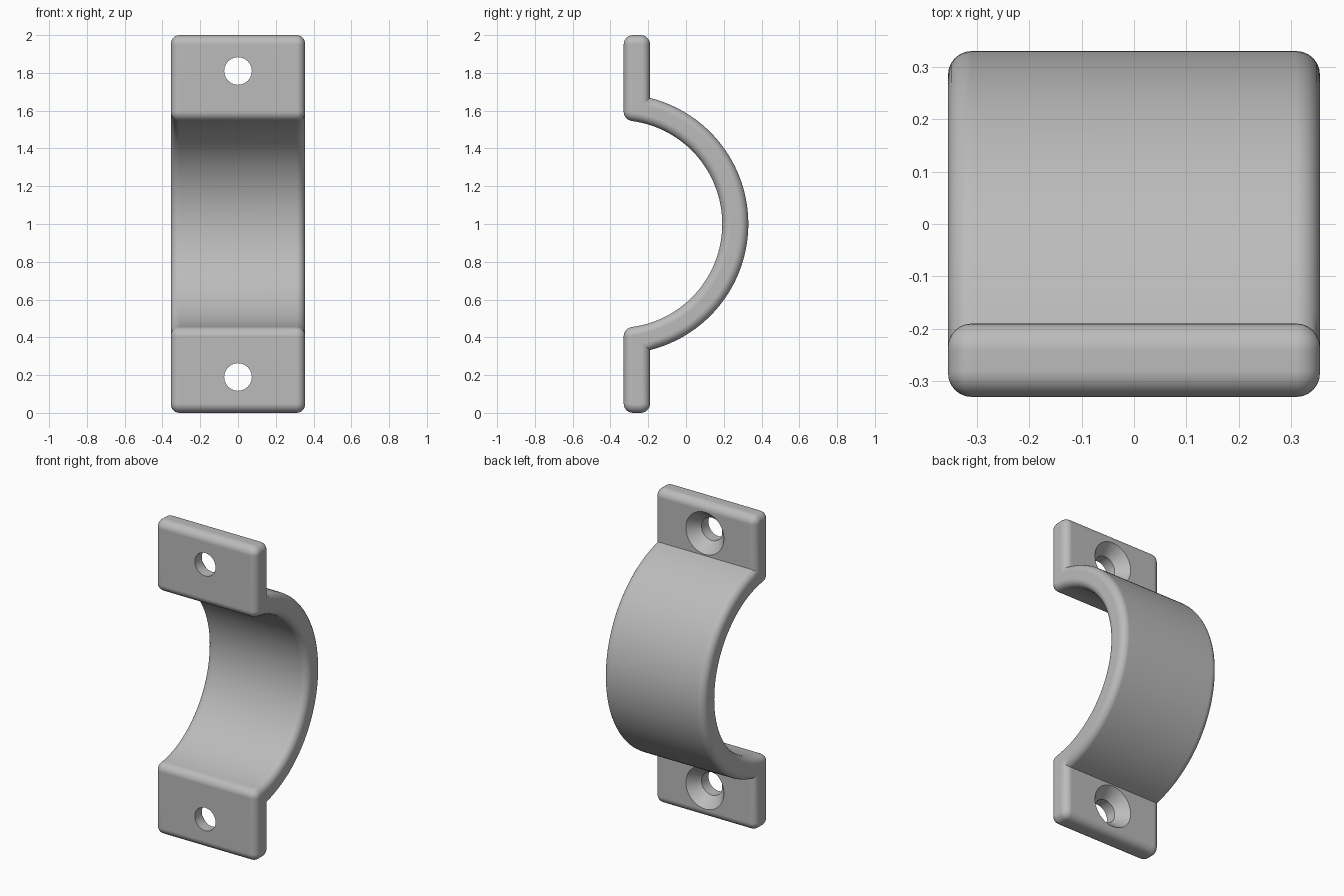
import bpy, bmesh
from math import radians, cos, sin, sqrt, acos, degrees, atan2
from mathutils import Matrix

cube = bpy.data.objects.get("Cube")
if cube:
    bpy.data.objects.remove(cube, do_unlink=True)

HALF_WIDTH = 0.355
FRONT, BACK = -0.33, -0.19           # faces of the mounting tabs
RING_Y, R_IN, R_OUT = -0.358, 0.55, 0.688
ROUND, FILLET = 0.05, 0.045
HOLE_OFFSET, HOLE_R, SINK_R, SINK_DEPTH = 0.81, 0.073, 0.134, 0.07

grey = bpy.data.materials.new("light_grey")
grey.use_nodes = True
grey.diffuse_color = (0.5, 0.5, 0.5, 1)
grey.node_tree.nodes["Principled BSDF"].inputs["Base Color"].default_value = grey.diffuse_color


def arc(cy, cz, r, start, end, steps):
    """Points (y, z) on an arc, angles in degrees."""
    angles = [radians(start + (end - start) * i / steps) for i in range(steps + 1)]
    return [(cy + r * cos(a), cz + r * sin(a)) for a in angles]


# Upper half of the side profile, from the inner to the outer arc
corner_y = FRONT + ROUND
corner_z = sqrt((R_IN + ROUND) ** 2 - (corner_y - RING_Y) ** 2)
inner_end = degrees(atan2(corner_z, corner_y - RING_Y))
outer_end = degrees(acos((BACK - RING_Y) / R_OUT))
top = 1 - ROUND
upper = (arc(RING_Y, 0, R_IN, 0, inner_end, 32)
         + arc(corner_y, corner_z, ROUND, inner_end + 180, 180, 7)[1:]
         + arc(corner_y, top, ROUND, 180, 90, 7)
         + arc(BACK - ROUND, top, ROUND, 90, 0, 7)
         + arc(RING_Y, 0, R_OUT, outer_end, 0, 32))
profile = upper + [(y, -z) for y, z in reversed(upper[1:-1])]

# Strap body: extruded profile with rounded side edges
bm = bmesh.new()
face = bm.faces.new([bm.verts.new((-HALF_WIDTH, y, 1 + z)) for y, z in profile])
extruded = bmesh.ops.extrude_face_region(bm, geom=[face], use_keep_orig=True)["geom"]
bmesh.ops.translate(bm, vec=(2 * HALF_WIDTH, 0, 0),
                    verts=[g for g in extruded if isinstance(g, bmesh.types.BMVert)])
bmesh.ops.recalc_face_normals(bm, faces=bm.faces)
rims = [e for e in bm.edges if abs(e.verts[0].co.x - e.verts[1].co.x) < 0.001]
bmesh.ops.bevel(bm, geom=rims, offset=FILLET, offset_type='OFFSET', segments=6,
                profile=0.5, affect='EDGES', clamp_overlap=False)
mesh = bpy.data.meshes.new("clamp_strap")
bm.to_mesh(mesh)
bm.free()
mesh.materials.append(grey)
strap = bpy.data.objects.new("clamp_strap", mesh)
bpy.context.collection.objects.link(strap)
bpy.context.view_layer.objects.active = strap
strap.select_set(True)


def cut(z, y0, y1, r0, r1):
    """Cut a round or conical hole along y."""
    bm = bmesh.new()
    place = Matrix.Translation((0, (y0 + y1) / 2, z)) @ Matrix.Rotation(radians(-90), 4, 'X')
    bmesh.ops.create_cone(bm, cap_ends=True, segments=48, radius1=r0, radius2=r1,
                          depth=y1 - y0, matrix=place)
    data = bpy.data.meshes.new("hole_cutter")
    bm.to_mesh(data)
    bm.free()
    data.materials.append(grey)
    cutter = bpy.data.objects.new("hole_cutter", data)
    cutter.hide_render = True
    bpy.context.collection.objects.link(cutter)
    mod = strap.modifiers.new("hole", 'BOOLEAN')
    mod.operation, mod.solver, mod.object = 'DIFFERENCE', 'EXACT', cutter
    bpy.ops.object.modifier_apply(modifier=mod.name)
    bpy.data.objects.remove(cutter, do_unlink=True)


# Countersunk screw holes in both tabs
extra = 0.01
slope = (SINK_R - HOLE_R) / SINK_DEPTH
for side in (-1, 1):
    z = 1 + side * HOLE_OFFSET
    cut(z, FRONT - 0.1, BACK + extra, HOLE_R, HOLE_R)
    cut(z, BACK - SINK_DEPTH, BACK + extra, HOLE_R, SINK_R + slope * extra)

# Smooth shading with crisp hole edges and flat tab faces
bpy.ops.object.shade_smooth_by_angle(angle=radians(30))
weighted = strap.modifiers.new("flat_face_normals", 'WEIGHTED_NORMAL')
weighted.keep_sharp = True
